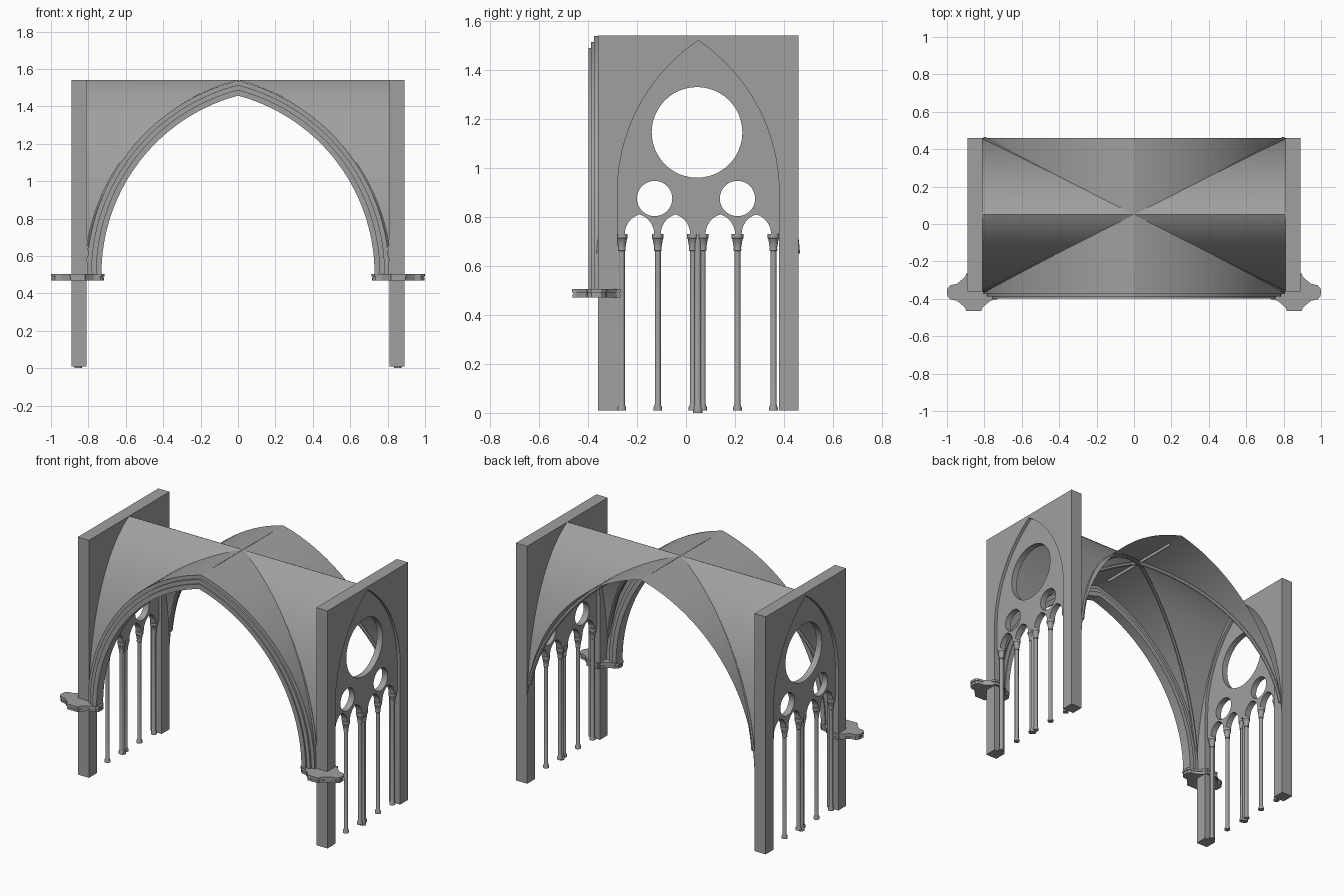
import bpy, bmesh, math
from mathutils import Matrix

cube = bpy.data.objects.get("Cube")
if cube:
    bpy.data.objects.remove(cube, do_unlink=True)

stone = bpy.data.materials.new("grey stone")
stone.use_nodes = True
COLOUR = (0.35, 0.35, 0.35, 1)
stone.diffuse_color = COLOUR
stone.node_tree.nodes["Principled BSDF"].inputs["Base Color"].default_value = COLOUR

HALF_X, HALF_Y, MID_Y = 0.81, 0.41, 0.05
SPRING, CROWN = 0.505, 1.54
PLANE_YZ = Matrix(((0, 0, 1), (1, 0, 0), (0, 1, 0))).to_4x4()
PLANE_XZ = Matrix(((1, 0, 0), (0, 0, -1), (0, 1, 0))).to_4x4()


def add(name, mesh, smooth=None):
    mesh.materials.clear()
    mesh.materials.append(stone)
    obj = bpy.data.objects.new(name, mesh)
    bpy.context.collection.objects.link(obj)
    if smooth:
        bpy.ops.object.select_all(action='DESELECT')
        obj.select_set(True)
        bpy.context.view_layer.objects.active = obj
        bpy.ops.object.shade_smooth_by_angle(angle=math.radians(smooth))
    return obj


def curve_mesh(loops, dims, closed, extrude=0.0, bevel=0.0):
    """Turn point loops into a filled plate or a round bar."""
    curve = bpy.data.curves.new("outline", 'CURVE')
    curve.dimensions = dims
    curve.extrude, curve.bevel_depth, curve.bevel_resolution = extrude, bevel, 2
    if dims == '2D':
        curve.fill_mode = 'BOTH'
    for loop in loops:
        spline = curve.splines.new('POLY')
        spline.points.add(len(loop) - 1)
        for point, co in zip(spline.points, loop):
            point.co = (*co, 0, 1)[:3] + (1,) if len(co) == 2 else (*co, 1)
        spline.use_cyclic_u = closed
    temp = bpy.data.objects.new("outline", curve)
    bpy.context.collection.objects.link(temp)
    depsgraph = bpy.context.evaluated_depsgraph_get()
    mesh = bpy.data.meshes.new_from_object(temp.evaluated_get(depsgraph))
    bpy.data.objects.remove(temp, do_unlink=True)
    return mesh


def plate(name, loops, plane, centre, thickness, smooth=20):
    mesh = curve_mesh(loops, '2D', True, extrude=thickness / 2)
    mesh.transform(Matrix.Translation(centre) @ plane)
    return add(name, mesh, smooth)


def pointed_arch(mid, half, spring, apex, inset=0.0, steps=20):
    """Two arcs meeting in a point, from the right springing to the left."""
    height = apex - spring
    radius = (half ** 2 + height ** 2) / (2 * half)
    offset = half - radius
    r = radius - inset
    end = math.acos(-offset / r)
    right = [(offset + r * math.cos(end * i / steps), spring + r * math.sin(end * i / steps))
             for i in range(steps + 1)]
    return ([(mid + x, z) for x, z in right]
            + [(mid - x, z) for x, z in reversed(right[:-1])])


def circle(x, y, r, steps=48):
    return [(x + r * math.cos(math.tau * i / steps), y + r * math.sin(math.tau * i / steps))
            for i in range(steps)]


def vault_height(t):
    radius = (HALF_X ** 2 + (CROWN - SPRING) ** 2) / (2 * HALF_X)
    x = abs(t) * HALF_X + radius - HALF_X
    return SPRING + math.sqrt(max(radius ** 2 - x ** 2, 0))


def lathe(name, profile, x, y, steps=16):
    bm = bmesh.new()
    rings = [[bm.verts.new((x + px, y + py, z)) for px, py in circle(0, 0, r, steps)]
             for r, z in profile]
    for low, high in zip(rings, rings[1:]):
        for i in range(steps):
            j = (i + 1) % steps
            bm.faces.new((low[i], low[j], high[j], high[i]))
    bm.faces.new(rings[0][::-1])
    bm.faces.new(rings[-1])
    mesh = bpy.data.meshes.new(name)
    bm.to_mesh(mesh)
    bm.free()
    return add(name, mesh, 35)


# Groin vault: four curved cells meeting along the diagonals
STEPS = 48
bm = bmesh.new()
for along_x in (False, True):
    for sign in (-1, 1):
        rows = []
        for i in range(STEPS + 1):
            t = math.sin(math.pi * (i / STEPS - 0.5))
            z = vault_height(t)
            row = []
            for depth in (abs(t), 1):
                u, v = (sign * depth, t) if along_x else (t, sign * depth)
                row.append(bm.verts.new((u * HALF_X, MID_Y + v * HALF_Y, z)))
            rows.append(row)
        for a, b in zip(rows, rows[1:]):
            quad = (a[0], a[1], b[1], b[0])
            bm.faces.new(quad if along_x == (sign > 0) else quad[::-1])
bmesh.ops.remove_doubles(bm, verts=bm.verts, dist=0.0001)
bmesh.ops.recalc_face_normals(bm, faces=bm.faces)
if sum(f.normal.z for f in bm.faces) < 0:
    bmesh.ops.reverse_faces(bm, faces=bm.faces)
vault_mesh = bpy.data.meshes.new("vault")
bm.to_mesh(vault_mesh)
bm.free()
add("vault", vault_mesh, 20)

# Diagonal ribs below the groins, and the short ridge fin
for name, sign in (("diagonal_rib_a", 1), ("diagonal_rib_b", -1)):
    ts = [0.985 * math.sin(math.pi * (i / STEPS - 0.5)) for i in range(STEPS + 1)]
    path = [(t * HALF_X, MID_Y + sign * t * HALF_Y, vault_height(t) - 0.014) for t in ts]
    add(name, curve_mesh([path], '3D', False, bevel=0.012), 40)
plate("ridge_fin", [[(-0.25, 1.52), (0.35, 1.52), (0.35, 1.541), (-0.25, 1.541)]],
      PLANE_YZ, (0, 0, 0), 0.004)

# Stepped moulding of the front arch
for name, outer, inner, front, back in (
        ("arch_moulding_outer", 0.002, 0.03, -0.375, -0.345),
        ("arch_moulding_middle", 0.025, 0.055, -0.388, -0.338),
        ("arch_moulding_inner", 0.05, 0.08, -0.397, -0.33)):
    ring = (pointed_arch(0, HALF_X, SPRING, CROWN, outer, 40)
            + pointed_arch(0, HALF_X, SPRING, CROWN, inner, 40)[::-1])
    plate(name, [ring], PLANE_XZ, (0, (front + back) / 2, 0), back - front)

# Quarter outline of the lobed ledge
LEDGE = [(0.143, 0), (0.14, 0.022), (0.125, 0.038), (0.09, 0.045),
         (0.06, 0.07), (0.045, 0.085), (0.04, 0.1)]
half_ledge = LEDGE + [(-x, y) for x, y in reversed(LEDGE)]
ledge = half_ledge + [(x, -y) for x, y in reversed(half_ledge[1:-1])]

COLUMN = [(0.018, 0.01), (0.018, 0.02), (0.0125, 0.035), (0.0125, 0.66), (0.016, 0.663),
          (0.015, 0.675), (0.021, 0.71), (0.024, 0.713), (0.024, 0.73)]

for side, sign in (("left", 1), ("right", -1)):
    # Side wall with a tall pointed opening
    wall = ([(0.46, 0.01), (0.46, CROWN), (-0.36, CROWN), (-0.36, 0.01), (-0.28, 0.01)]
            + pointed_arch(MID_Y, 0.33, 0.9, 1.52)[::-1] + [(0.38, 0.01)])
    plate(side + "_wall", [wall], PLANE_YZ, (sign * 0.85, 0, 0), 0.08)

    # Tracery panel: three round windows above four small arches
    panel = pointed_arch(MID_Y, 0.332, 0.9, 1.523) + [(-0.282, 0.73)]
    for mid in (-0.19, -0.043, 0.14, 0.287):
        panel += pointed_arch(mid, 0.06, 0.73, 0.81, steps=8)[::-1]
    panel.append((0.382, 0.73))
    rounds = [circle(0.045, 1.145, 0.185), circle(-0.128, 0.875, 0.072),
              circle(0.21, 0.875, 0.072)]
    plate(side + "_tracery", [panel] + rounds, PLANE_YZ, (sign * 0.85, 0, 0), 0.04)

    # Slender columns, with a clustered one in the middle
    for i, y in enumerate((-0.262, -0.115, 0.028, 0.068, 0.21, 0.357)):
        lathe(f"{side}_column_{i + 1}", COLUMN, sign * 0.85, y)
    lathe(side + "_core_column", [(0.02, 0), (0.02, 0.02), (0.014, 0.035), (0.014, 0.73)],
          sign * 0.855, 0.048)

    # Ledge around the front pier
    for part, scale, z, thick in (("top", 1.0, 0.498, 0.014), ("neck", 0.95, 0.488, 0.01),
                                  ("roll", 0.98, 0.477, 0.014)):
        outline = [(x * scale, y * scale) for x, y in ledge]
        plate(f"{side}_ledge_{part}", [outline], Matrix.Identity(4),
              (sign * 0.857, -0.365, z), thick)
